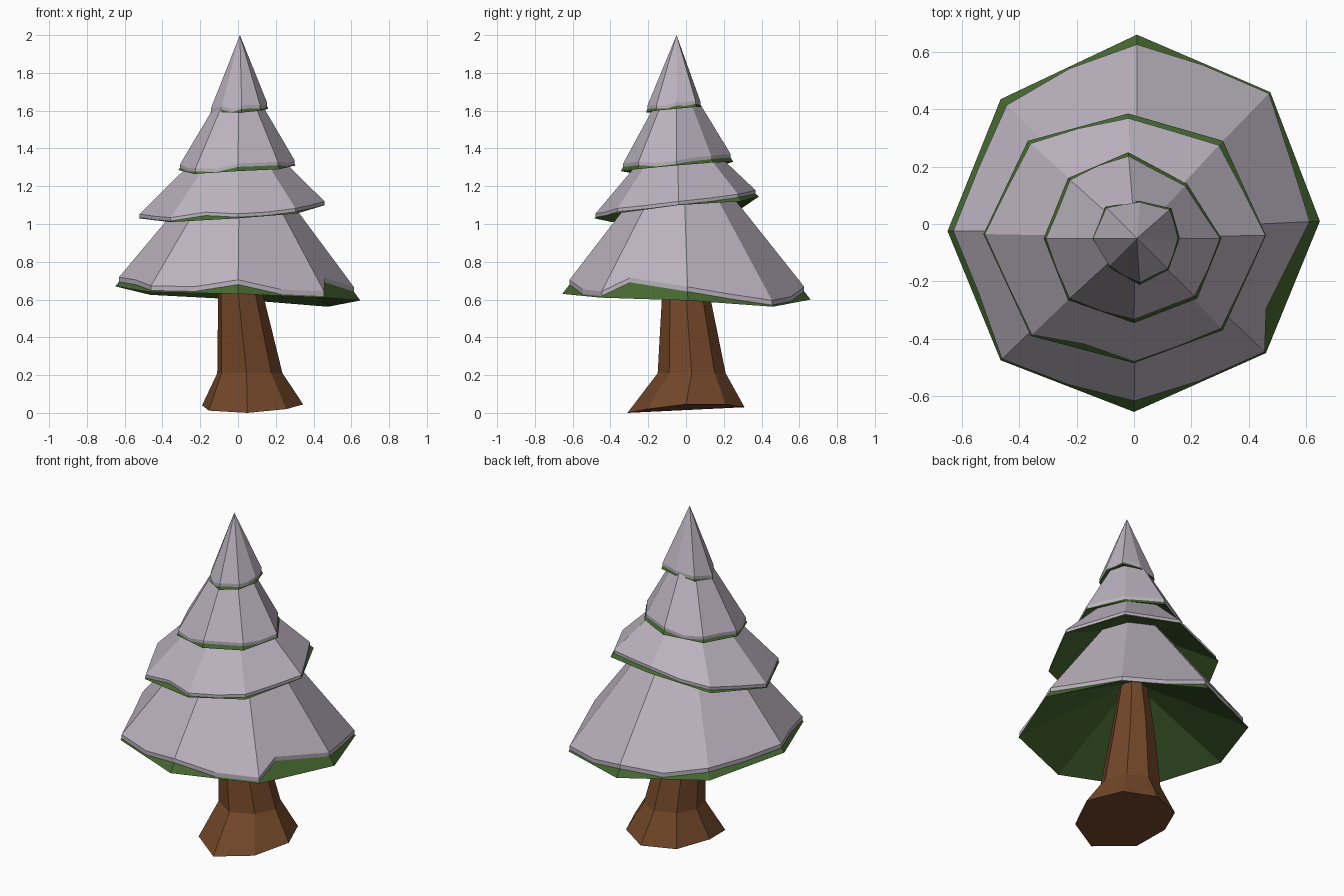
import bpy, random
from mathutils import Vector

if "Cube" in bpy.data.objects:
    bpy.data.objects.remove(bpy.data.objects["Cube"])

random.seed(4)


def material(name, rgb):
    m = bpy.data.materials.new(name)
    m.diffuse_color = (*rgb, 1)
    m.use_nodes = True
    m.node_tree.nodes["Principled BSDF"].inputs["Base Color"].default_value = m.diffuse_color
    return m


GREEN = material("needles", (0.06, 0.14, 0.03))
SNOW = material("snow", (0.50, 0.45, 0.52))
BARK = material("bark", (0.17, 0.063, 0.022))


def add(name, verts, faces, mat):
    me = bpy.data.meshes.new(name)
    me.from_pydata([tuple(v) for v in verts], [], faces)
    me.materials.append(mat)
    ob = bpy.data.objects.new(name, me)
    bpy.context.collection.objects.link(ob)
    return ob


def tier(name, rim, apex, h, hollow, melt, split=None):
    """Octagonal branch cone, hollowed below, plus a snow cap with an unevenly melted edge."""
    rim, apex, n = [Vector(p) for p in rim], Vector(apex), len(rim)
    up = Vector((0, 0, h))
    apex -= up
    under = sum(rim, Vector()) / n + Vector((0, 0, hollow))
    add(name + "_branches", rim + [apex, under],
        [(i, (i + 1) % n, n) for i in range(n)] +
        [((i + 1) % n, i, n + 1) for i in range(n)], GREEN)
    # snow edge: each corner and one point along each side
    edge = []
    for i in range(n):
        s = (split or {}).get(i, 0.5)
        mid = rim[i].lerp(rim[(i + 1) % n], s)
        edge += [rim[i].lerp(apex, melt[2 * i]), mid.lerp(apex, melt[2 * i + 1])]
    m = 2 * n
    verts = edge + [p + up for p in edge] + [apex + up]
    faces = [(k, (k + 1) % m, m + (k + 1) % m, m + k) for k in range(m)]
    faces += [(m + k, m + k + 1, m + (k + 2) % m, 2 * m) for k in range(0, m, 2)]
    add(name + "_snow", verts, faces, SNOW)


def ragged(lo, hi):
    return [random.uniform(lo, hi) for _ in range(16)]


# Tiers, rims listed counter-clockwise from the front
tier("bottom_tier",
     [(0, -.655, .63), (.46, -.45, .61), (.648, .01, .595), (.475, .46, .562),
      (.01, .66, .60), (-.465, .435, .625), (-.65, -.025, .67), (-.465, -.475, .64)],
     (.01, -.02, 1.48), .025, .32,
     [.06, .01, .01, .1, .055, .03, .01, .01, .05, .01, .045, .03, .03, .03, .01, .01],
     {1: .27})
tier("lower_middle_tier",
     [(0, -.485, 1.03), (.31, -.37, 1.055), (.46, -.04, 1.10), (.31, .29, 1.12),
      (-.02, .385, 1.145), (-.37, .29, 1.08), (-.525, -.035, 1.03), (-.36, -.39, 1.01)],
     (0, -.045, 1.57), .018, .23, ragged(.0, .05))
tier("upper_middle_tier",
     [(0, -.345, 1.28), (.22, -.26, 1.29), (.305, -.05, 1.31), (.185, .14, 1.325),
      (-.02, .25, 1.33), (-.23, .16, 1.30), (-.315, -.05, 1.285), (-.23, -.265, 1.265)],
     (.005, -.05, 1.84), .018, .16, ragged(.0, .05))
tier("top_tier",
     [(.02, -.212, 1.59), (.12, -.16, 1.60), (.16, -.05, 1.61), (.13, .055, 1.62),
      (.02, .08, 1.62), (-.10, .06, 1.605), (-.145, -.05, 1.59), (-.09, -.15, 1.59)],
     (.01, -.05, 2.0), .018, .08, ragged(.0, .05))

# Trunk: flared base, knee ring and narrower top hidden in the branches
base = [(.05, -.31, 0), (.255, -.205, .02), (.345, 0, .045), (.26, .21, .045),
        (.09, .31, .03), (-.1, .235, .03), (-.19, .04, .04), (-.155, -.16, .012)]


def ring(cx, cy, rx, ry, z):
    return [(cx + (x - .078) / .268 * rx, cy + y / .31 * ry, z) for x, y, _ in base]


verts = base + ring(.063, .03, .173, .18, .21) + ring(.015, 0, .12, .127, .62) + ring(-.01, -.02, .075, .075, .95)
faces = [tuple(reversed(range(8))), tuple(range(24, 32))]
for r in range(0, 24, 8):
    faces += [(r + i, r + (i + 1) % 8, r + 8 + (i + 1) % 8, r + 8 + i) for i in range(8)]
add("trunk", verts, faces, BARK)
